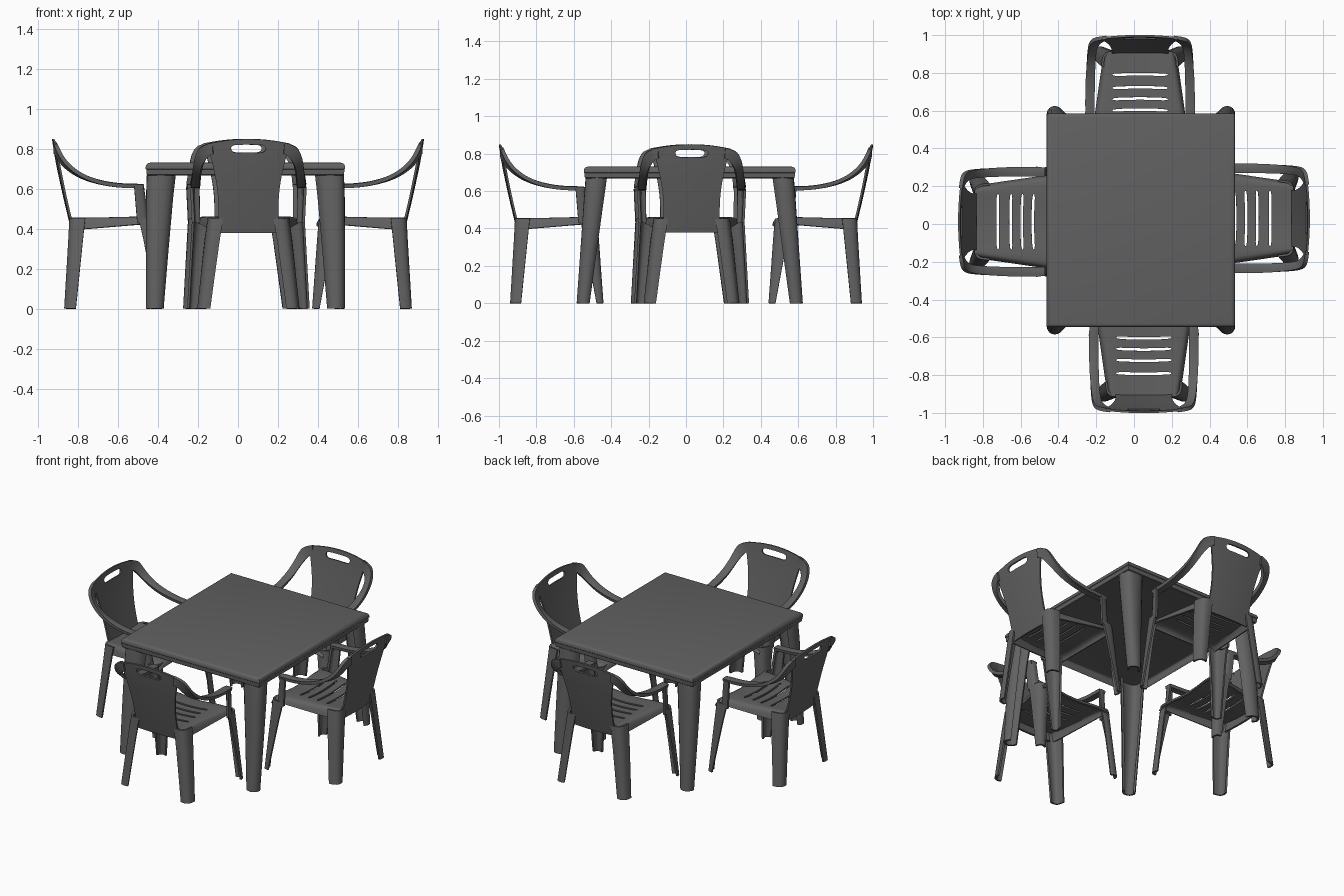
import bpy
from math import radians
from mathutils import Matrix

if "Cube" in bpy.data.objects:
    bpy.data.objects.remove(bpy.data.objects["Cube"])

# Four identical chairs around the table: local x = width, y = depth from the backrest
CHAIRS = [Matrix.Translation((x, y, 0)) @ Matrix.Rotation(radians(a), 4, 'Z')
          for x, y, a in ((.052, -1, 0), (.93, .03, 90), (.032, 1, 180), (-.93, .012, -90))]
TABLE = [Matrix.Translation((.037, .02, 0))]

# Dark moulded plastic
plastic = bpy.data.materials.new("dark_plastic")
plastic.diffuse_color = (.12, .12, .12, 1)
plastic.use_nodes = True
plastic.node_tree.nodes["Principled BSDF"].inputs["Base Color"].default_value = plastic.diffuse_color


def shell(name, verts, faces, places, thick, mirror="", subdiv=1, offset=0):
    """Thin moulded sheet: mirror, smooth, thicken, then place copies."""
    me = bpy.data.meshes.new(name)
    me.from_pydata(verts, [], faces)
    me.materials.append(plastic)
    ob = bpy.data.objects.new(name, me)
    bpy.context.collection.objects.link(ob)
    if mirror:
        m = ob.modifiers.new("mirror", 'MIRROR')
        m.use_axis = ('x' in mirror, 'y' in mirror, False)
    if subdiv:
        s = ob.modifiers.new("smooth", 'SUBSURF')
        s.levels = subdiv
        s.boundary_smooth = 'PRESERVE_CORNERS'
    t = ob.modifiers.new("thickness", 'SOLIDIFY')
    t.thickness, t.offset = thick, offset
    done = bpy.data.meshes.new_from_object(ob.evaluated_get(bpy.context.evaluated_depsgraph_get()))
    ob.modifiers.clear()
    ob.data = done
    bpy.ops.object.select_all(action='DESELECT')
    ob.select_set(True)
    bpy.context.view_layer.objects.active = ob
    bpy.ops.object.shade_smooth_by_angle(angle=radians(35))
    for k, mat in enumerate(places):
        o = ob if k == 0 else ob.copy()
        if k:
            bpy.context.collection.objects.link(o)
        o.matrix_world = mat


def grid(name, rows, places, thick, skip=lambda i, j: False, **kw):
    n = len(rows[0])
    verts = [p for r in rows for p in r]
    faces = [(i*n+j, i*n+j+1, i*n+n+j+1, i*n+n+j)
             for i in range(len(rows)-1) for j in range(n-1) if not skip(i, j)]
    shell(name, verts, faces, places, thick, **kw)


def channel(name, sections, places, thick=.012, mirror="x"):
    """Open channel leg from (z, plan profile) sections."""
    grid(name, [[(x, y, z) for x, y in pts] for z, pts in sections], places, thick, mirror=mirror)


# Table top: stepped, rounded rim, hollow underneath
rim = [(.010, .668), (.005, .672), (.003, .697), (0, .70), (0, .712), (.004, .722), (.011, .728), (.022, .731)]
v, f = [], []
for inset, z in rim:
    a, b = .499-inset, .566-inset
    v += [(-a, -b, z), (a, -b, z), (a, b, z), (-a, b, z)]
for i in range(len(rim)-1):
    f += [(4*i+j, 4*i+(j+1) % 4, 4*i+4+(j+1) % 4, 4*i+4+j) for j in range(4)]
f.append(tuple(range(len(v)-4, len(v))))
shell("table_top", v, f, TABLE, .012, subdiv=0, offset=-1)

# Table legs: corner channels splaying outwards
channel("table_legs", [
    (.718, [(.345, .50), (.365, .545), (.43, .548), (.468, .54), (.482, .515), (.484, .46), (.455, .44)]),
    (.66, [(.36, .51), (.375, .55), (.44, .556), (.480, .548), (.494, .52), (.495, .47), (.465, .45)]),
    (0, [(.415, .56), (.423, .585), (.445, .600), (.473, .599), (.491, .58), (.496, .555), (.475, .54)]),
], TABLE, mirror="xy")

# Backrest: tapering curved panel with a hand slot
back = [(.38, .10, .15, 0), (.45, .082, .15, 0), (.55, .058, .149, 0), (.65, .036, .162, 0),
        (.72, .021, .178, 0), (.782, .010, .192, .006), (.822, .004, .203, .012), (.85, 0, .208, .024)]
cols = [-1, -.72, -.45, -.22, 0, .22, .45, .72, 1]
grid("chair_back", [[(c*hw, u+.004+.3*(c*hw)**2, z-arch*c*c) for c in cols] for z, u, hw, arch in back],
     CHAIRS, .011, skip=lambda i, j: i == 5 and 2 <= j <= 5, subdiv=2)

# Armrests: sweep from the shoulders of the back forward, twisting flat
arm = [((.18, .013, .831), (.175, .017, .775)),
       ((.242, .021, .815), (.198, .026, .768)),
       ((.264, .038, .775), (.222, .043, .735)),
       ((.274, .068, .728), (.235, .072, .703)),
       ((.281, .13, .674), (.239, .13, .664)),
       ((.287, .22, .634), (.241, .22, .632)),
       ((.289, .34, .613), (.242, .34, .613)),
       ((.288, .43, .614), (.242, .43, .614)),
       ((.285, .458, .61), (.242, .458, .61))]
grid("armrests", [[a, tuple((p+q)/2 + (.004 if k == 2 else 0) for k, (p, q) in enumerate(zip(a, b))), b]
                  for a, b in arm], CHAIRS, .02, mirror="x", subdiv=2)

# Arm posts between armrest and seat
channel("arm_posts", [
    (.612, [(.245, .45), (.268, .455), (.282, .447), (.285, .41)]),
    (.43, [(.242, .478), (.262, .477), (.274, .465), (.276, .425)])], CHAIRS, .014)

# Seat: dished, slotted sheet with side skirts and rolled front lip
slots = (.21, .28, .34, .40)
us = sorted([.095, .15, .45, .495, .525, .532] + [s+d for s in slots for d in (-.007, .007)])
inner = [-.15, -.10, -.05, 0, .05, .10, .15]


def seat_row(u):
    hw = .178 + (u-.095)*.145
    lip = {.525: .012, .532: .035}.get(u, 0)
    row = [(w, u + .02*(1-(w/.15)**2)*(.1-u), .442 + .35*w*w + .03*max(0, u-.2) - lip) for w in inner]
    edge, low = .452 + .02*max(0, u-.2) - lip, .395 + .085*max(0, u-.12)
    side = [(hw-.012, u, edge), (hw, u, edge-.008), (hw+.01, u, min(low, edge-.012))]
    return [(-x, y, z) for x, y, z in side[::-1]] + row + side


starts = {us.index(s-.007) for s in slots}
grid("seat", [seat_row(u) for u in us], CHAIRS, .010,
     skip=lambda i, j: i in starts and 3 <= j <= 8)

# Chair legs: open channels, front pair leaning forward, back pair flaring sideways
channel("front_legs", [
    (.452, [(.20, .515), (.235, .522), (.262, .512), (.274, .49), (.276, .43)]),
    (.40, [(.215, .522), (.24, .527), (.266, .518), (.277, .495), (.279, .448)]),
    (0, [(.252, .545), (.268, .554), (.288, .553), (.299, .543), (.301, .522)])], CHAIRS)
channel("back_legs", [
    (.452, [(.125, .092), (.165, .09), (.185, .10), (.195, .12), (.198, .165)]),
    (.38, [(.14, .09), (.172, .086), (.193, .095), (.206, .113), (.21, .157)]),
    (0, [(.192, .07), (.21, .064), (.233, .067), (.246, .082), (.25, .118)])], CHAIRS)
